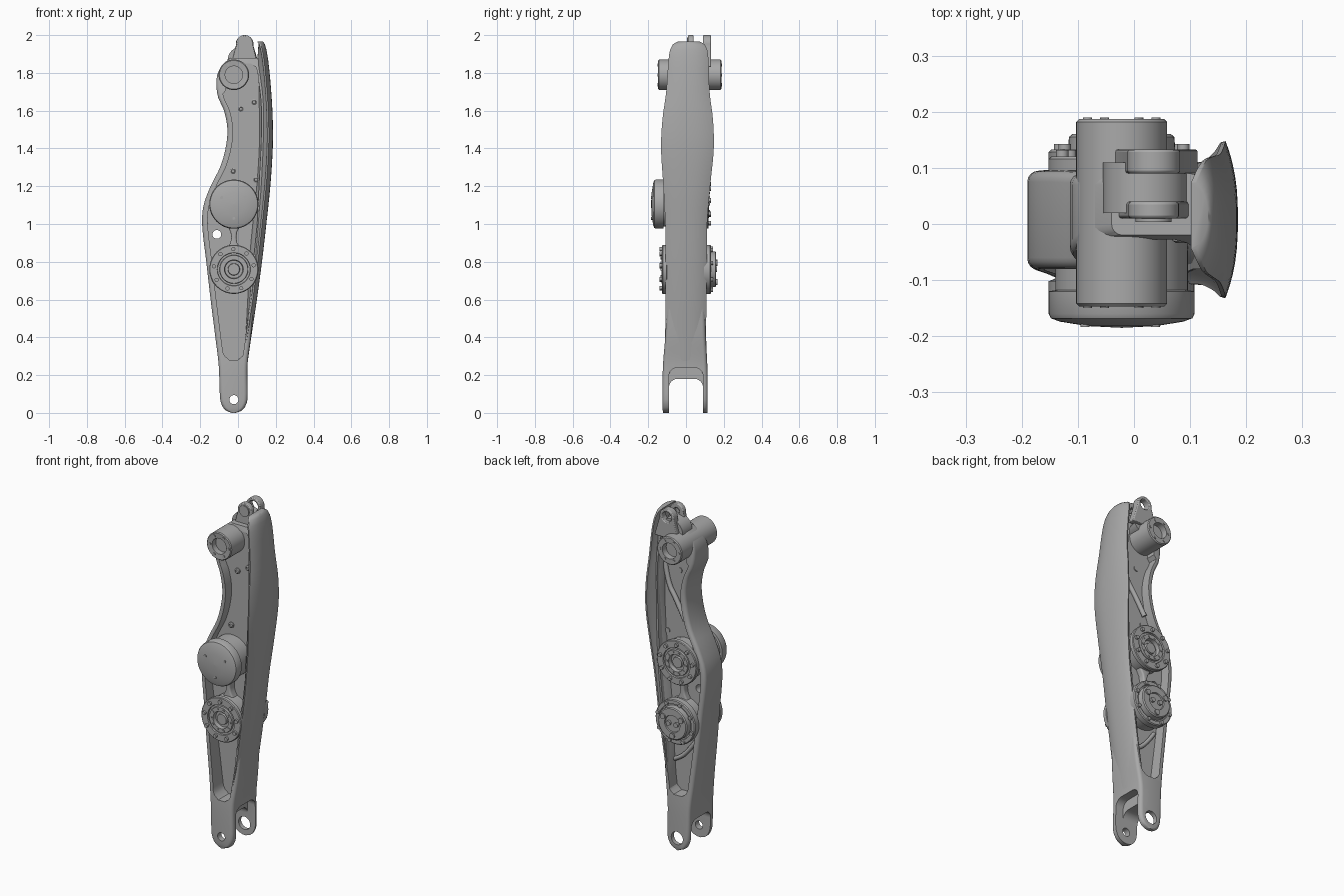
import bpy, bmesh, math
from mathutils import Vector

old = bpy.data.objects.get("Cube")
if old:
    bpy.data.objects.remove(old)

metal = bpy.data.materials.new("grey metal")
metal.use_nodes = True
metal.diffuse_color = (0.4, 0.4, 0.4, 1)
metal.node_tree.nodes["Principled BSDF"].inputs["Base Color"].default_value = (0.4, 0.4, 0.4, 1)


def make(name, rings, closed=False):
    """Skin a list of equal rings; cap the ends unless closed."""
    bm = bmesh.new()
    vs = [[bm.verts.new(p) for p in r] for r in rings]
    n = len(vs[0])
    pairs = list(zip(vs, vs[1:])) + ([(vs[-1], vs[0])] if closed else [])
    for a, b in pairs:
        for i in range(n):
            bm.faces.new((a[i], a[(i + 1) % n], b[(i + 1) % n], b[i]))
    if not closed:
        bm.faces.new(vs[0][::-1])
        bm.faces.new(vs[-1])
    bmesh.ops.recalc_face_normals(bm, faces=bm.faces)
    me = bpy.data.meshes.new(name)
    bm.to_mesh(me)
    bm.free()
    ob = bpy.data.objects.new(name, me)
    bpy.context.collection.objects.link(ob)
    me.materials.append(metal)
    return ob


def smooth(ob, angle=35):
    bpy.ops.object.select_all(action="DESELECT")
    ob.select_set(True)
    bpy.context.view_layer.objects.active = ob
    bpy.ops.object.shade_smooth_by_angle(angle=math.radians(angle))
    return ob


def cut(ob, *cutters):
    for c in cutters:
        m = ob.modifiers.new("cut", "BOOLEAN")
        m.object, m.operation, m.solver = c, "DIFFERENCE", "EXACT"
        c.hide_render = True
    bpy.context.view_layer.update()
    me = bpy.data.meshes.new_from_object(ob.evaluated_get(bpy.context.evaluated_depsgraph_get()))
    ob.modifiers.clear()
    ob.data = me
    for c in cutters:
        bpy.data.objects.remove(c)


def sample(rows, z):
    """Smooth cubic interpolation of table rows keyed by height."""
    i = max(k for k in range(len(rows) - 1) if rows[k][0] <= z + 1e-6 or k == 0)
    a, b = rows[i], rows[i + 1]
    p, q = rows[max(i - 1, 0)], rows[min(i + 2, len(rows) - 1)]
    h = b[0] - a[0]
    t = (z - a[0]) / h
    out = []
    for j in range(1, len(a)):
        ma = (b[j] - p[j]) / (b[0] - p[0]) * h
        mb = (q[j] - a[j]) / (q[0] - a[0]) * h
        out.append((2*t**3 - 3*t*t + 1) * a[j] + (t**3 - 2*t*t + t) * ma
                   + (3*t*t - 2*t**3) * b[j] + (t**3 - t*t) * mb)
    return out


def heights(z0, z1, step=0.03):
    n = max(1, round((z1 - z0) / step))
    return [z0 + (z1 - z0) * i / n for i in range(n + 1)]


def rounded(xl, xr, y0, y1, z, r):
    r = min(r, (xr - xl) * 0.45)
    pts = []
    for k, (cx, cy) in enumerate([(xr - r, y1 - r), (xl + r, y1 - r), (xl + r, y0 + r), (xr - r, y0 + r)]):
        for i in range(5):
            a = math.pi / 2 * (k + i / 4)
            pts.append((cx + r * math.cos(a), cy + r * math.sin(a), z))
    return pts


def lathe(name, cx, cz, profile, seg=48):
    """Revolve (radius, y) points about a front-to-back axis."""
    rings = []
    for r, y in profile:
        r = max(r, 0.0005)
        rings.append([(cx + r * math.cos(2 * math.pi * i / seg), y, cz + r * math.sin(2 * math.pi * i / seg))
                      for i in range(seg)])
    return make(name, rings)


def rod(name, cx, cz, r, y0, y1, seg=32):
    return lathe(name, cx, cz, [(r, y0), (r, y1)], seg)


def bolts(name, cx, cz, ring, n, r, y0, y1, phase=0.0):
    for i in range(n):
        a = 2 * math.pi * i / n + phase
        smooth(rod(name, cx + ring * math.cos(a), cz + ring * math.sin(a), r, y0, y1, 12))


# Main beam: height, left, right, front, back
BODY = [(0, -.032, -.012, -.122, .115), (.01, -.06, .016, -.123, .115), (.03, -.08, .036, -.124, .115),
        (.07, -.094, .05, -.125, .115), (.25, -.102, .05, -.122, .113), (.4, -.12, .068, -.11, .105),
        (.6, -.145, .085, -.1, .1), (.8, -.168, .105, -.09, .097), (1, -.19, .125, -.082, .095),
        (1.1, -.182, .13, -.08, .095), (1.2, -.145, .135, -.08, .095), (1.3, -.095, .14, -.08, .092),
        (1.4, -.066, .145, -.08, .09), (1.5, -.056, .148, -.08, .09), (1.6, -.074, .148, -.078, .09),
        (1.68, -.108, .143, -.07, .09), (1.78, -.112, .13, -.05, .09), (1.84, -.085, .125, -.03, .09),
        (1.88, -.04, .12, -.02, .09)]
zs = [0, .004, .01, .02, .03, .05] + heights(.07, 1.88)
body = make("main_beam", [rounded(*sample(BODY, z), z, .02) for z in zs])


# Pockets either side of the central web, slightly flared toward the opening
def pocket(z0, z1, y0, y1):
    rings = []
    for z in heights(z0, z1, .02):
        xl, xr, _, _ = sample(BODY, z)
        e = min(z - z0, z1 - z)
        pinch = .03 * max(0, 1 - e / .04) ** 2
        rim = .03 if z < 1.7 else .05
        rings.append([(xl + rim + pinch, y0, z), (xr - .024 - pinch, y0, z),
                      (xr - .024 - pinch, y1, z), (xl + rim + pinch, y1, z)])
    return make("pocket_cutter", rings)


def slot(x0, x1, top):
    prof = [(-.09, -.1), (.09, -.1)]
    for k, cy in enumerate((.045, -.045)):
        prof += [(cy + .045 * math.cos(math.pi / 2 * (k + i / 6)),
                  top - .045 + .045 * math.sin(math.pi / 2 * (k + i / 6))) for i in range(7)]
    return make("slot_cutter", [[(x, y, z) for y, z in prof] for x in (x0, x1)])


cut(body, pocket(.28, 1.85, -.3, -.022), pocket(.32, 1.84, .035, .3),
    slot(-.3, .3, .18), slot(0.0, .3, .24),
    rod("pin_cutter", -.022, .07, .024, -.3, 0), rod("pin_cutter", -.022, .07, .038, 0, .3),
    rod("cable_cutter", -.112, .945, .023, -.3, .3))
bev = body.modifiers.new("soft edges", "BEVEL")
bev.width, bev.segments, bev.limit_method, bev.angle_limit = .006, 2, "ANGLE", math.radians(50)
smooth(body)

# Curved outer cover: height, outer x, front, back, thickness
COVER = [(.26, .05, -.118, .11, .02), (.4, .07, -.111, .107, .03), (.6, .1, -.108, .108, .05),
         (.8, .127, -.108, .11, .07), (1, .15, -.11, .112, .075), (1.2, .171, -.12, .128, .075),
         (1.4, .184, -.132, .147, .075), (1.55, .184, -.125, .143, .075), (1.7, .176, -.105, .125, .07),
         (1.85, .162, -.094, .12, .06), (1.92, .151, -.085, .113, .045), (1.95, .143, -.07, .1, .035),
         (1.965, .132, -.045, .075, .02)]
rings = []
for z in heights(.26, 1.95) + [1.958, 1.965]:
    xo, y0, y1, th = sample(COVER, z)
    ts = [math.sin(math.pi / 2 * (-1 + i / 8)) for i in range(17)]
    mid, half = (y0 + y1) / 2, (y1 - y0) / 2
    outer = [(xo - .022 * abs(t) ** 2.5, mid + half * t, z) for t in ts]
    inner = [(xo - .03 - max(0, th - .03) * (1 - t * t) ** 1.5, mid + half * t * .985, z) for t in ts[::-1]]
    rings.append(outer + inner)
smooth(make("outer_cover", rings), 50)

# Upper cross boss with recessed ends
X = -.022
boss = lathe("upper_boss", X, 1.79, [
    (0, -.11), (.046, -.11), (.046, -.144), (.076, -.147), (.081, -.142),
    (.081, .182), (.076, .187), (.046, .187), (.046, .15), (0, .15)])
smooth(boss)
bolts("boss_bolt", X, 1.79, .061, 6, .008, -.15, -.14)
bolts("boss_bolt", X, 1.79, .061, 6, .008, .18, .19)


# Top clevis lugs
def lug(name, y0, y1, r, hole, base):
    cx, cz = .035, 2 - r
    arc = [(cx + r * math.cos(math.radians(a)), cz + r * math.sin(math.radians(a))) for a in range(-10, 191, 10)]
    prof = arc + [(cx - base, 1.83), (cx + base, 1.83)]
    ob = make(name, [[(x, y, z) for x, z in prof] for y in (y0, y1)])
    cut(ob, rod("hole_cutter", cx, cz, hole, y0 - .1, y1 + .1))
    b = ob.modifiers.new("soft edges", "BEVEL")
    b.width, b.segments, b.angle_limit = .005, 2, math.radians(50)
    smooth(ob)


lug("front_lug", .01, .04, .045, .018, .075)
lug("back_lug", .09, .133, .047, .03, .08)
smooth(rod("lug_base", .02, 1.865, .075, .02, .11))
smooth(lathe("lug_washer", .035, 1.955, [(.018, .004), (.032, .004), (.032, .02), (.018, .02)]))


# Rotary drives: stepped housings with bolted output faces
def drive_face(cz, s, y):
    steps = [(.118, -.15), (.118, -.03), (.13, -.025), (.13, -.004), (.126, 0), (.088, 0), (.086, -.008),
             (.076, -.008), (.074, .003), (.05, .003), (.047, -.02), (.032, -.02), (.03, -.006), (0, -.006)]
    smooth(lathe("drive_housing", X, cz, [(r, s * (y + d)) for r, d in steps]))
    bolts("rim_bolt", X, cz, .107, 9, .011, s * (y - .01), s * (y + .012), .2)
    bolts("hub_bolt", X, cz, .062, 10, .006, s * y, s * (y + .007))


LOW, HIGH = .76, 1.105
drive_face(LOW, -1, .127)
drive_face(HIGH, 1, .12)

smooth(lathe("motor_cap", X, HIGH, [
    (.118, .05), (.118, -.118), (.13, -.12), (.13, -.16), (.126, -.168), (.11, -.174), (.06, -.182), (0, -.185)], 64))
for dx, dz in ((-.065, .035), (.06, .035), (0, -.075)):
    smooth(rod("cap_screw", X + dx, HIGH + dz, .008, -.184, -.176, 12))

smooth(lathe("lower_back_housing", X, LOW, [
    (.118, 0), (.118, .09), (.13, .095), (.13, .128), (.125, .133), (.105, .133), (.103, .125), (.096, .125),
    (.094, .155), (.088, .16), (.05, .16), (.048, .152), (0, .152)]))
bolts("housing_bolt", X, LOW, .115, 8, .011, .12, .143, .3)
bolts("cap_stud", X, LOW, .068, 3, .016, .15, .168, .5)
bolts("connector", X, LOW, .025, 2, .014, .145, .165)

# Web screws and the link rib between the drives
for x, z in ((.015, 1.61), (.085, 1.645), (-.026, 1.28), (.095, 1.235)):
    smooth(lathe("web_screw", x, z, [(.016, .04), (.016, -.03), (.01, -.034), (.008, -.028), (0, -.028)], 16))
link = make("drive_link", [rounded(X - w, X + w, -.065, .07, z, .01)
                           for z, w in ((.86, .04), (.9, .018), (.93, .013), (.96, .018), (1.0, .04))])
smooth(link)


# Stiffening ribs on the back of the web
def rib(name, pts, r):
    cu = bpy.data.curves.new(name, "CURVE")
    cu.dimensions, cu.bevel_depth, cu.bevel_resolution, cu.use_fill_caps = "3D", r, 3, True
    sp = cu.splines.new("NURBS")
    sp.points.add(len(pts) - 1)
    for p, (x, y, z) in zip(sp.points, pts):
        p.co = (x, y, z, 1)
    sp.use_endpoint_u, sp.order_u = True, 3
    ob = bpy.data.objects.new(name, cu)
    cu.materials.append(metal)
    bpy.context.collection.objects.link(ob)


rib("upper_web_rib", [(.11, .035, 1.64), (.09, .04, 1.52), (.03, .045, 1.44), (-.03, .05, 1.33)], .014)
rib("lower_web_rib", [(.05, .035, .49), (.03, .045, .5), (-.04, .05, .55), (-.1, .045, .64)], .012)
